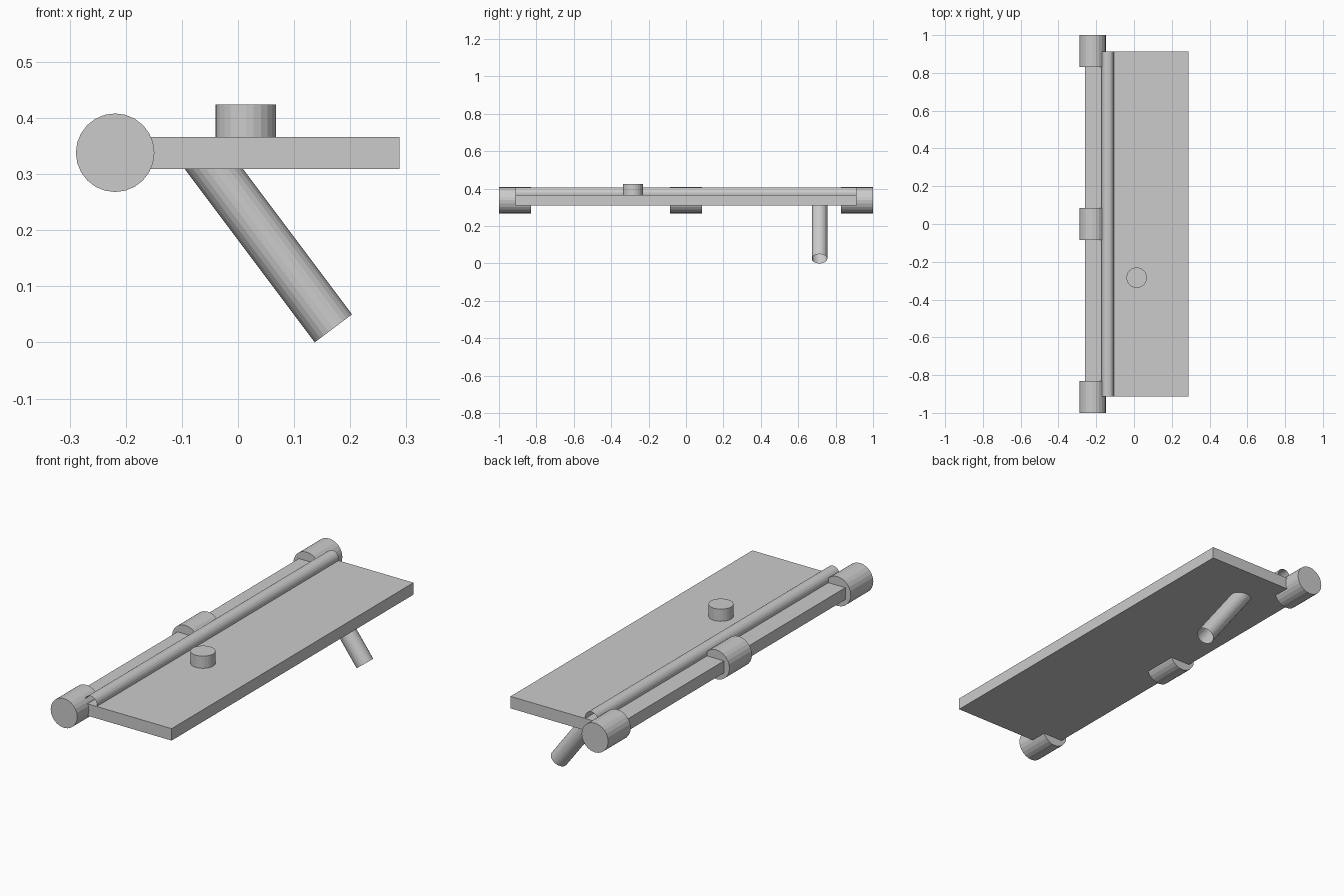
import bpy
from mathutils import Vector

if "Cube" in bpy.data.objects:
    bpy.data.objects.remove(bpy.data.objects["Cube"])


def cylinder(name, start, end, radius, sides=24, capped=True):
    """Cylinder between two points, optionally open-ended."""
    a, b = Vector(start), Vector(end)
    bpy.ops.mesh.primitive_cylinder_add(
        vertices=sides, radius=radius, depth=(b - a).length,
        end_fill_type='NGON' if capped else 'NOTHING',
        location=(a + b) / 2,
        rotation=(b - a).to_track_quat('Z', 'Y').to_euler())
    obj = bpy.context.object
    obj.name = name
    return obj


def box(name, low, high):
    """Box between two opposite corners."""
    a, b = Vector(low), Vector(high)
    bpy.ops.mesh.primitive_cube_add(size=1, location=(a + b) / 2)
    obj = bpy.context.object
    obj.name = name
    obj.scale = b - a
    bpy.ops.object.transform_apply(location=False, rotation=False, scale=True)
    return obj


# Flat plate
box("plate", (-0.26, -0.912, 0.309), (0.288, 0.912, 0.366))

# Three hinge barrels along the left edge
for name, y in (("front", -0.915), ("middle", 0.0), ("back", 0.915)):
    cylinder(f"{name}_hinge_barrel", (-0.219, y - 0.085, 0.338),
             (-0.219, y + 0.085, 0.338), 0.07)

# Open rail tube running the length of the plate
cylinder("rail_tube", (-0.139, -0.912, 0.374), (-0.139, 0.912, 0.374),
         0.033, capped=False)

# Round knob on the top face
cylinder("knob", (0.014, -0.284, 0.338), (0.014, -0.284, 0.424), 0.054)

# Slanted open tube below the plate
cylinder("slanted_tube", (-0.064, 0.714, 0.337), (0.170, 0.714, 0.025),
         0.0415, capped=False)
